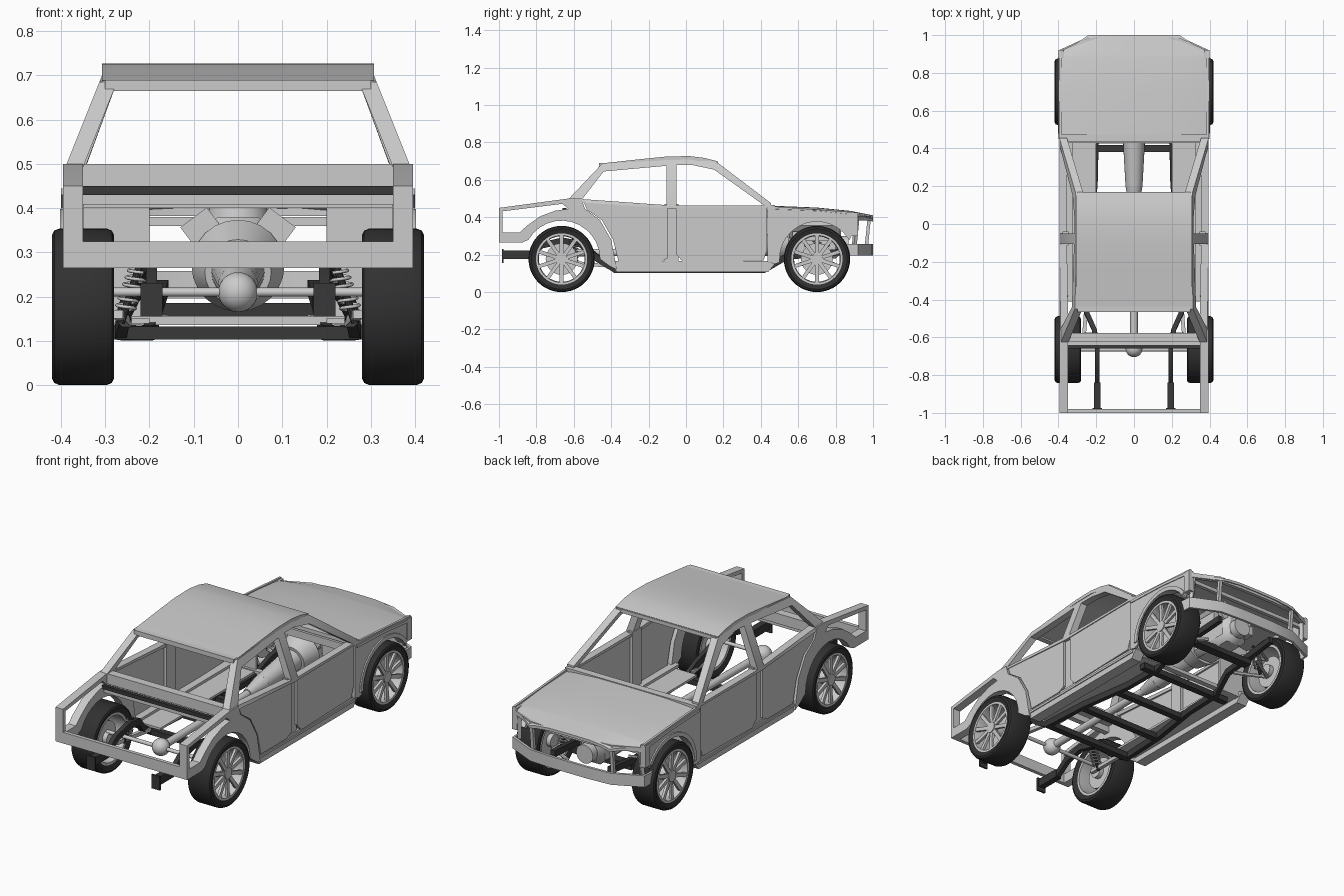
import bpy, bmesh, math
from mathutils import Vector, Matrix
from mathutils.geometry import tessellate_polygon

if "Cube" in bpy.data.objects:
    bpy.data.objects.remove(bpy.data.objects["Cube"])


def material(name, v):
    m = bpy.data.materials.new(name)
    m.diffuse_color = (v, v, v, 1)
    m.use_nodes = True
    m.node_tree.nodes["Principled BSDF"].inputs["Base Color"].default_value = m.diffuse_color
    return m


BODY = material("body grey", 0.6)
FRAME = material("frame dark grey", 0.04)
TYRE = material("tyre black", 0.03)


def finish(bm, name, mat, mirror):
    bmesh.ops.recalc_face_normals(bm, faces=bm.faces[:])
    if mirror:
        geo = bmesh.ops.duplicate(bm, geom=bm.verts[:] + bm.edges[:] + bm.faces[:])["geom"]
        for v in [g for g in geo if isinstance(g, bmesh.types.BMVert)]:
            v.co.x *= -1
        bmesh.ops.reverse_faces(bm, faces=[g for g in geo if isinstance(g, bmesh.types.BMFace)])
    me = bpy.data.meshes.new(name)
    bm.to_mesh(me)
    bm.free()
    me.materials.append(mat)
    ob = bpy.data.objects.new(name, me)
    bpy.context.collection.objects.link(ob)
    return ob


def plate(name, outline, x, thick, holes=(), mat=BODY, mirror=True):
    """Side profile in (y, z) with holes; x is the outer face as a function of z."""
    loops = [outline, *holes]
    flat = [p for l in loops for p in l]
    tris = tessellate_polygon([[Vector((a, b, 0)) for a, b in l] for l in loops])
    bm = bmesh.new()
    out = [bm.verts.new((x(z), y, z)) for y, z in flat]
    inn = [bm.verts.new((x(z) - thick, y, z)) for y, z in flat]
    for t in tris:
        bm.faces.new([out[i] for i in t])
        bm.faces.new([inn[i] for i in reversed(t)])
    k = 0
    for l in loops:
        n = len(l)
        for i in range(n):
            a, b = k + i, k + (i + 1) % n
            bm.faces.new((out[a], out[b], inn[b], inn[a]))
        k += n
    return finish(bm, name, mat, mirror)


def sweep(name, pts, w, h, mat=BODY, mirror=True, ref=(0, 0, 1), bm=None):
    """Rectangular bar along a path."""
    own = bm is None
    bm = bm or bmesh.new()
    pts = [Vector(p) for p in pts]
    rings = []
    for i, p in enumerate(pts):
        t = (pts[min(i + 1, len(pts) - 1)] - pts[max(i - 1, 0)]).normalized()
        s = t.cross(Vector(ref))
        s = s.normalized() if s.length > 0.01 else Vector((1, 0, 0))
        u = s.cross(t)
        rings.append([bm.verts.new(p + s * a * w / 2 + u * b * h / 2)
                      for a, b in ((1, 1), (-1, 1), (-1, -1), (1, -1))])
    for a, b in zip(rings, rings[1:]):
        for i in range(4):
            bm.faces.new((a[i], a[(i + 1) % 4], b[(i + 1) % 4], b[i]))
    bm.faces.new(rings[0])
    bm.faces.new(rings[-1][::-1])
    if own:
        return finish(bm, name, mat, mirror)


def tube(name, p, q, r0, r1, mat=BODY, mirror=False, seg=24):
    p, q = Vector(p), Vector(q)
    m = Matrix.Translation((p + q) / 2) @ (q - p).to_track_quat('Z', 'Y').to_matrix().to_4x4()
    bm = bmesh.new()
    bmesh.ops.create_cone(bm, cap_ends=True, segments=seg, radius1=r0, radius2=r1,
                          depth=(q - p).length, matrix=m)
    return finish(bm, name, mat, mirror)


def ring(name, profile, y, z, mat, seg=48):
    """Closed (radius, x) profile turned about a wheel axis."""
    bm = bmesh.new()
    rows = [[bm.verts.new((x, y + r * math.cos(a), z + r * math.sin(a))) for r, x in profile]
            for a in (2 * math.pi * i / seg for i in range(seg))]
    n = len(profile)
    for i in range(seg):
        a, b = rows[i], rows[(i + 1) % seg]
        for j in range(n):
            bm.faces.new((a[j], a[(j + 1) % n], b[(j + 1) % n], b[j]))
    return finish(bm, name, mat, True)


def arc(cy, cz, r, a0, a1, n=12):
    return [(cy + r * math.cos(math.radians(a0 + (a1 - a0) * i / n)),
             cz + r * math.sin(math.radians(a0 + (a1 - a0) * i / n))) for i in range(n + 1)]


flank = lambda z: 0.395
lean = lambda z: 0.395 - max(0, z - 0.48) * 0.4

# Side bodywork
plate("rear_quarter_frame",
      [(-1, .265), (-1, .45), (-.63, .5), (-.56, .5), (-.54, .445), (-.46, .385), (-.40, .28), (-.37, .12), (-.41, .14)]
      + arc(-.665, .177, .205, 0, 150) + [(-.875, .265)], flank, .045,
      [[(-.98, .318), (-.98, .432), (-.66, .472), (-.63, .445), (-.70, .435), (-.78, .405), (-.85, .355), (-.89, .318)]])
plate("rear_door", [(-.55, .49), (-.1, .46), (-.1, .18), (-.14, .16), (-.36, .16), (-.39, .28), (-.45, .385), (-.53, .44)],
      lambda z: .39, .025)
plate("front_door", [(-.05, .455), (.432, .455), (.432, .22), (.415, .17), (-.015, .16), (-.05, .2)], lambda z: .39, .025)
plate("door_pillar", [(-.115, .14), (-.115, .47), (-.04, .47), (-.04, .14)], lambda z: .378, .03)
plate("window_frame",
      [(-.63, .495), (-.45, .685), (-.05, .712), (.04, .71), (.165, .695), (.455, .475), (.455, .45), (-.08, .445), (-.56, .48)],
      lean, .04,
      [[(-.555, .497), (-.44, .645), (-.105, .675), (-.105, .465)],
       [(-.05, .68), (.03, .68), (.15, .655), (.42, .462), (-.05, .462)]])
plate("sill", [(-.41, .165), (.47, .165), (.475, .15), (.44, .108), (-.37, .108)], lambda z: .385, .06)
plate("front_fender", [(.437, .46), (.92, .425), (.92, .36), (.885, .3)] + arc(.70, .177, .2, 30, 185) + [(.475, .15), (.437, .16)],
      flank, .012)
plate("fender_lip", arc(.70, .177, .2, 35, 180) + arc(.70, .177, .222, 180, 35), lambda z: .402, .05)
plate("fender_front_tab", [(.88, .3), (.92, .3), (.92, .42), (.88, .42)], lambda z: .40, .03)

# Roof and its cross rails
plate("roof", [(-.45, .688), (-.25, .71), (-.1, .725), (.02, .727), (.1, .717), (.165, .7), (.16, .685), (.02, .708), (-.1, .707), (-.45, .672)],
      lambda z: .307, .614, mirror=False)
for name, y, z, w, h, x in (("rear_window_header", -.45, .677, .03, .025, .3), ("windshield_header", .155, .688, .03, .02, .3),
                            ("cowl_panel", .455, .455, .04, .02, .395), ("parcel_shelf_bar", -.6, .472, .045, .055, .38),
                            ("dash_bar", .44, .42, .02, .04, .38), ("trunk_cross_bar", -.635, .425, .03, .035, .355),
                            ("tail_lower_beam", -.99, .295, .02, .06, .392)):
    sweep(name, [(-x, y, z), (x, y, z)], w, h, mirror=False)
sweep("rear_seat_bar", [(-.355, -.65, .44), (.355, -.65, .44)], .02, .02, FRAME, False)

# Hood shell
bm = bmesh.new()
rows = []
for y, z, w in ((.45, .462, .4), (.7, .452, .4), (.88, .434, .4), (.9, .43, .395), (1.0, .41, .24)):
    rows.append([bm.verts.new((w * f, y, z - .018 * f ** 4)) for f in (-1, -.85, -.5, 0, .5, .85, 1)])
for a, b in zip(rows, rows[1:]):
    for i in range(6):
        bm.faces.new((a[i], a[i + 1], b[i + 1], b[i]))
bmesh.ops.recalc_face_normals(bm, faces=bm.faces[:])
if sum(f.normal.z for f in bm.faces) < 0:
    bmesh.ops.reverse_faces(bm, faces=bm.faces[:])
res = bmesh.ops.extrude_face_region(bm, geom=bm.faces[:])["geom"]
bmesh.ops.translate(bm, verts=[g for g in res if isinstance(g, bmesh.types.BMVert)], vec=(0, 0, -.015))
finish(bm, "hood", BODY, False)

# Nose: bumper, lip and grille posts
nose = [(.395, .85), (.392, .915), (.24, .985), (.1, .993)]
nose = nose + [(-x, y) for x, y in reversed(nose)]
sweep("front_bumper", [(x, y, .227) for x, y in nose], .014, .062, mirror=False)
sweep("nose_lip", [(x, y - .01, .395) for x, y in nose[1:-1]], .02, .025, mirror=False)
sweep("grille_post", [(.24, .98, .40), (.24, .965, .25)], .018, .018)
sweep("headlight_post", [(.36, .915, .40), (.37, .90, .25)], .02, .018)
sweep("radiator_support", [(-.36, .9, .37), (.36, .9, .37)], .02, .02, mirror=False)

# Floor and bulkhead
sweep("floor_panel", [(.295, -.38, .145), (.295, .45, .145)], .19, .012)
sweep("bulkhead_side", [(.295, .445, .14), (.295, .445, .4)], .19, .012)
sweep("front_floor_bar", [(-.33, .44, .146), (.33, .44, .146)], .03, .02, mirror=False)

# Ladder chassis
sweep("chassis_rail", [(.195, -.98, .2), (.195, -.84, .2), (.195, -.77, .25), (.195, -.66, .275), (.21, -.56, .255), (.255, -.46, .17),
                       (.265, -.38, .12), (.25, -.1, .118), (.205, .2, .118), (.2, .42, .12), (.18, .54, .19), (.17, .9, .22)],
      .025, .034, FRAME)
sweep("rail_end_plate", [(.195, -.985, .193), (.195, -.975, .193)], .05, .075, FRAME)
sweep("rail_end_box", [(.195, -.98, .2), (.195, -.84, .2)], .035, .045, FRAME)
for i, (y, x) in enumerate(((-.37, .275), (-.12, .25), (.12, .22), (.4, .28))):
    sweep(f"chassis_cross_member_{i + 1}", [(-x, y, .118), (x, y, .118)], .035, .03, FRAME, False)
sweep("front_cross_member", [(-.18, .7, .17), (.18, .7, .17)], .05, .03, FRAME, False)

# Engine, gearbox and driveline
ob = sweep("engine_block", [(0, .54, .28), (0, .83, .28)], .15, .2, mirror=False)
ob.modifiers.new("bevel", 'BEVEL').width = .03
sweep("cylinder_head", [(.075, .55, .345), (.075, .82, .345)], .075, .085, ref=(.6, 0, .8))
sweep("exhaust_manifold", [(.115, .57, .3), (.115, .8, .3)], .03, .05)
tube("crank_pulley", (0, .83, .25), (0, .87, .25), .05, .05)
tube("air_cleaner", (0, .68, .375), (0, .68, .405), .07, .065)
tube("bell_housing", (0, .55, .27), (0, .46, .255), .105, .075)
tube("gearbox", (0, .47, .255), (0, .2, .225), .06, .045)
tube("gearbox_tail", (0, .2, .225), (0, .08, .215), .045, .025)
tube("drive_shaft", (0, .1, .215), (0, -.62, .21), .02, .02)
bm = bmesh.new()
bmesh.ops.create_uvsphere(bm, u_segments=24, v_segments=14, radius=.045,
                          matrix=Matrix.Translation((0, -.66, .21)))
finish(bm, "differential", BODY, False)
tube("rear_axle", (-.32, -.665, .21), (.32, -.665, .21), .01, .01)
sweep("trailing_arm", [(.25, -.4, .14), (.27, -.66, .16)], .02, .02)

# Suspension arms and coil springs
for dy in (-.09, .09):
    tube("wishbone", (.16, .7 + dy, .15), (.31, .7, .14), .01, .01, mirror=True, seg=8)
    tube("upper_wishbone", (.19, .7 + dy * .7, .25), (.31, .7, .24), .008, .008, mirror=True, seg=8)
for end, y in (("rear", -.6), ("front", .7)):
    tube(end + "_damper", (.265, y, .14), (.215, y, .29), .009, .009, FRAME, True, 10)
    for s in (1, -1):
        cu = bpy.data.curves.new(end + "_spring", 'CURVE')
        cu.dimensions = '3D'
        cu.bevel_depth = .004
        cu.bevel_resolution = 1
        sp = cu.splines.new('POLY')
        sp.points.add(84)
        for i, p in enumerate(sp.points):
            f, a = i / 84, i / 12 * 2 * math.pi
            p.co = (s * (.257 - .037 * f + .022 * math.cos(a)), y + .022 * math.sin(a), .165 + .11 * f, 1)
        cu.materials.append(BODY)
        bpy.context.collection.objects.link(bpy.data.objects.new(cu.name, cu))

# Wheels
for end, y in (("rear", -.665), ("front", .70)):
    z = .177
    ring(end + "_tyre", [(.135, .29), (.162, .28), (.172, .285), (.177, .297), (.177, .403), (.172, .415), (.162, .42), (.137, .412)], y, z, TYRE)
    ring(end + "_rim", [(.137, .29), (.137, .412), (.126, .412), (.122, .395), (.122, .29)], y, z, BODY)
    bm = bmesh.new()
    for i in range(10):
        a = 2 * math.pi * i / 10 + math.pi / 10
        c, s = math.cos(a), math.sin(a)
        sweep("", [(.398, y + .02 * c, z + .02 * s), (.403, y + .128 * c, z + .128 * s)], .02, .014, ref=(1, 0, 0), bm=bm)
    finish(bm, end + "_spokes", BODY, True)
    tube(end + "_hub", (.3, y, z), (.41, y, z), .034, .03, BODY, True)
    tube(end + "_brake_disc", (.325, y, z), (.337, y, z), .085, .085, BODY, True, 32)

# Smooth round parts, keep edges sharp
meshes = [o for o in bpy.data.objects if o.type == 'MESH']
for o in meshes:
    o.select_set(True)
bpy.context.view_layer.objects.active = meshes[0]
bpy.ops.object.shade_smooth_by_angle(angle=math.radians(30))
